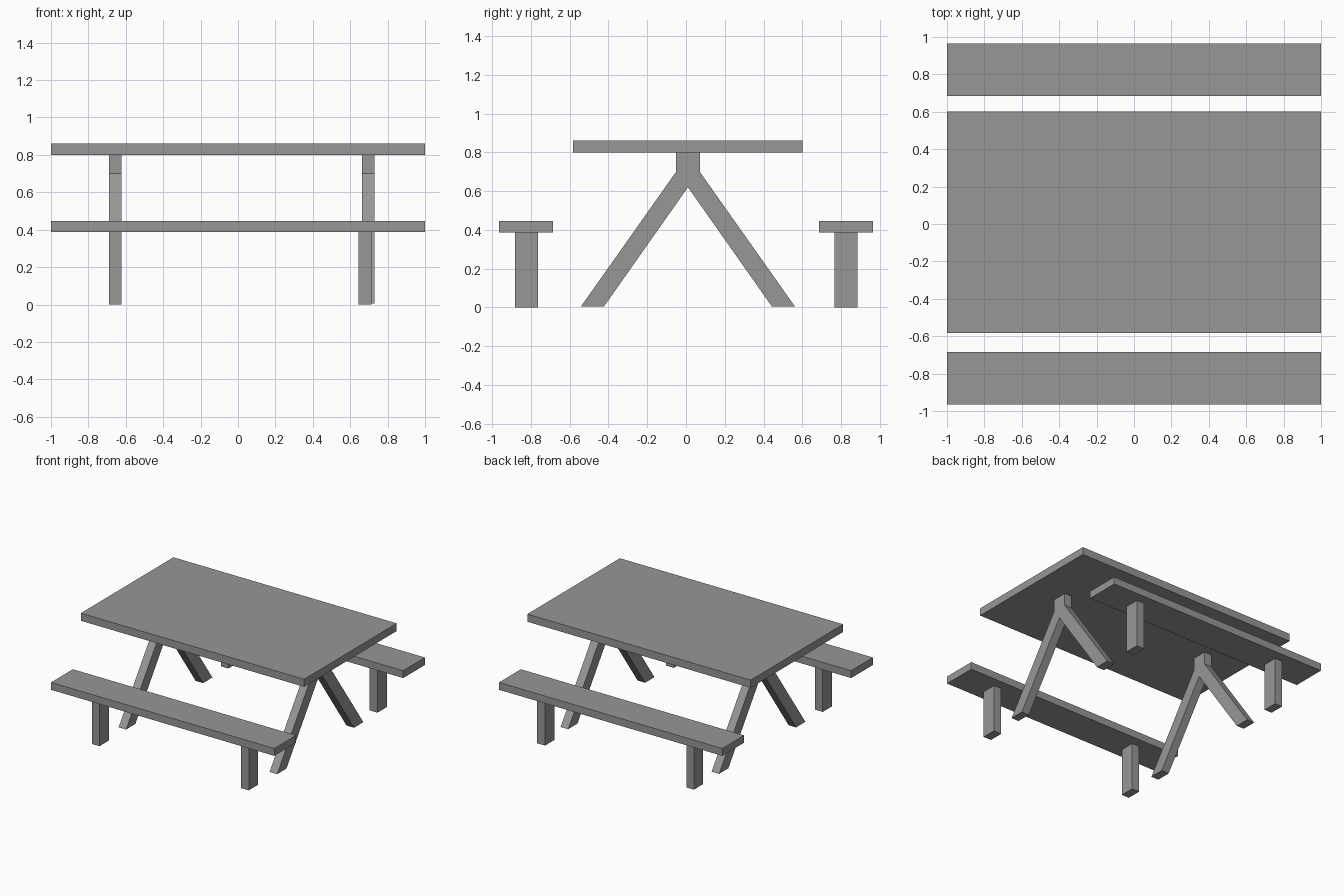
import bpy, bmesh

if "Cube" in bpy.data.objects:
    bpy.data.objects.remove(bpy.data.objects["Cube"])

# Dark grey for every part
grey = bpy.data.materials.new("dark_grey")
grey.diffuse_color = (0.31, 0.31, 0.31, 1)
grey.use_nodes = True
grey.node_tree.nodes["Principled BSDF"].inputs["Base Color"].default_value = grey.diffuse_color


def prism(name, profile, x0, x1):
    """Extrude a (y, z) outline along x."""
    bm = bmesh.new()
    face = bm.faces.new([bm.verts.new((x0, y, z)) for y, z in profile])
    res = bmesh.ops.extrude_face_region(bm, geom=[face])
    verts = [v for v in res["geom"] if isinstance(v, bmesh.types.BMVert)]
    bmesh.ops.translate(bm, verts=verts, vec=(x1 - x0, 0, 0))
    bmesh.ops.recalc_face_normals(bm, faces=bm.faces)
    mesh = bpy.data.meshes.new(name)
    bm.to_mesh(mesh)
    bm.free()
    mesh.materials.append(grey)
    obj = bpy.data.objects.new(name, mesh)
    bpy.context.collection.objects.link(obj)
    return obj


def box(name, x0, x1, y0, y1, z0, z1):
    return prism(name, [(y0, z0), (y1, z0), (y1, z1), (y0, z1)], x0, x1)


# Tabletop
box("tabletop", -1, 1, -0.582, 0.602, 0.80, 0.862)

# Benches with two square legs each
for side, y0, y1, l0, l1 in (("front", -0.964, -0.685, -0.882, -0.764),
                             ("back", 0.685, 0.964, 0.765, 0.884)):
    box(side + "_bench_seat", -1, 1, y0, y1, 0.387, 0.447)
    for end, x0, x1 in (("left", -0.69, -0.623), ("right", 0.644, 0.714)):
        box(f"{side}_bench_{end}_leg", x0, x1, l0, l1, 0, 0.387)

# Forked table supports, symmetric about y = 0.01
half = [(0.061, 0.80), (0.061, 0.70), (0.552, 0.005), (0.433, 0.005)]
c = 0.01
fork = ([(c + y, z) for y, z in half] + [(c, 0.62)]
        + [(c - y, z) for y, z in reversed(half)])
prism("left_table_support", fork, -0.69, -0.623)
prism("right_table_support", fork, 0.662, 0.73)
